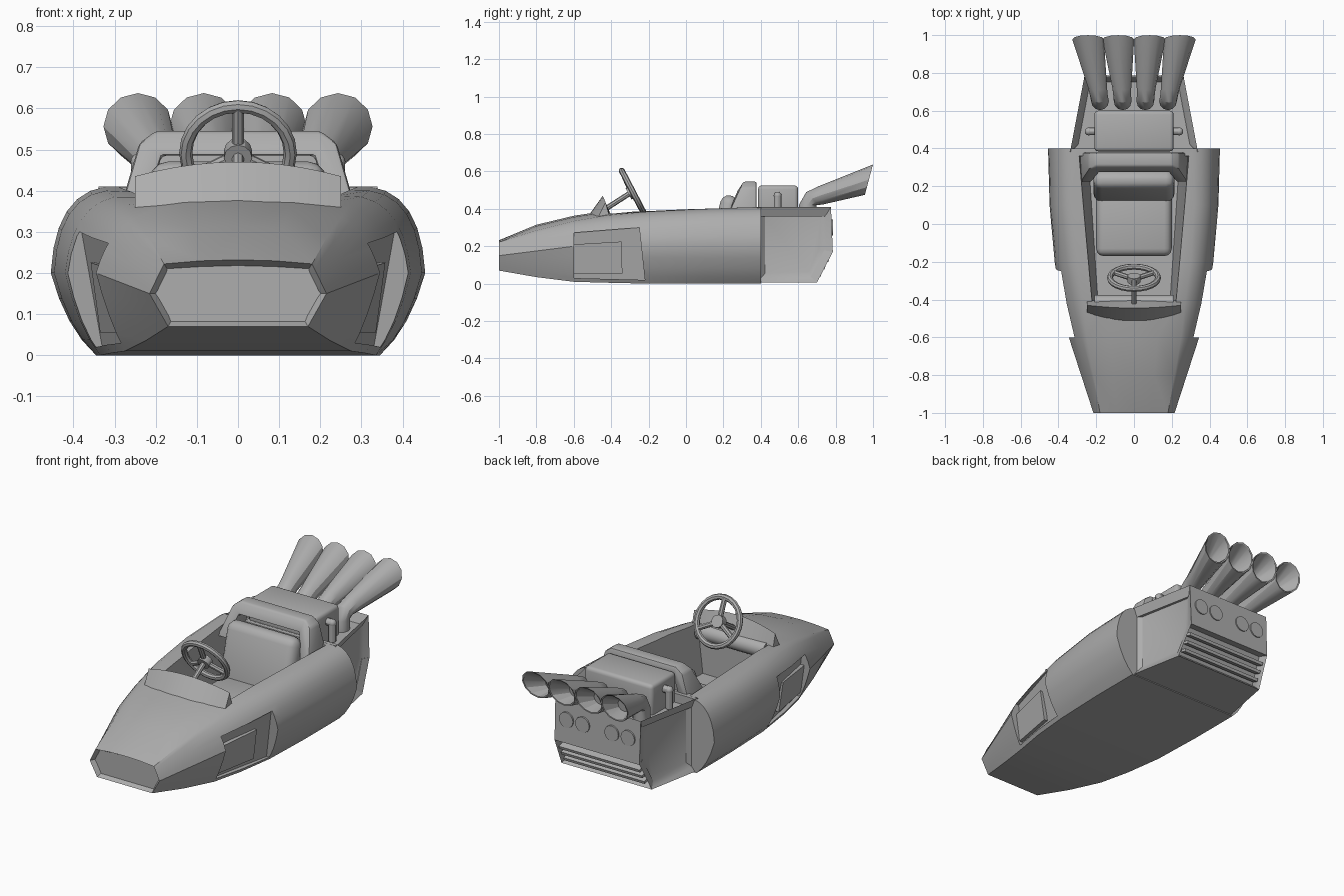
import bpy, bmesh, math
from mathutils import Vector, Matrix

if "Cube" in bpy.data.objects:
    bpy.data.objects.remove(bpy.data.objects["Cube"], do_unlink=True)

grey = bpy.data.materials.new("plain grey")
grey.use_nodes = True
grey.diffuse_color = (0.42, 0.42, 0.42, 1)
grey.node_tree.nodes["Principled BSDF"].inputs["Base Color"].default_value = grey.diffuse_color
parts = []


def add_object(name, bm):
    bmesh.ops.recalc_face_normals(bm, faces=bm.faces)
    mesh = bpy.data.meshes.new(name)
    bm.to_mesh(mesh)
    bm.free()
    obj = bpy.data.objects.new(name, mesh)
    bpy.context.collection.objects.link(obj)
    parts.append(obj)
    return obj


def bake(obj):
    """Replace the mesh of an object with its modified result."""
    deps = bpy.context.evaluated_depsgraph_get()
    obj.data = bpy.data.meshes.new_from_object(obj.evaluated_get(deps))
    obj.modifiers.clear()


def loft_bm(rings):
    bm = bmesh.new()
    loops = [[bm.verts.new(p) for p in ring] for ring in rings]
    for a, b in zip(loops, loops[1:]):
        for i in range(len(a)):
            j = (i + 1) % len(a)
            bm.faces.new((a[i], a[j], b[j], b[i]))
    bm.faces.new(loops[0][::-1])
    bm.faces.new(loops[-1])
    bmesh.ops.recalc_face_normals(bm, faces=bm.faces)
    return bm


def loft(name, rings, bevel=0, segments=3):
    obj = add_object(name, loft_bm(rings))
    if bevel:
        mod = obj.modifiers.new("bevel", "BEVEL")
        mod.width, mod.segments = bevel, segments
        bake(obj)
    return obj


def box(name, low, high, bevel=0, tilt=0):
    (x0, y0, z0), (x1, y1, z1) = low, high
    mid = (Vector(low) + Vector(high)) / 2
    turn = Matrix.Rotation(tilt, 3, "X")
    rings = [[mid + turn @ (Vector((x, y, z)) - mid)
              for x, y in ((x0, y0), (x1, y0), (x1, y1), (x0, y1))] for z in (z0, z1)]
    return loft(name, rings, bevel)


def rod(name, a, b, radius, sides=12):
    a, b = Vector(a), Vector(b)
    bm = bmesh.new()
    bmesh.ops.create_cone(bm, cap_ends=True, segments=sides, radius1=radius,
                          radius2=radius, depth=(b - a).length)
    turn = (b - a).to_track_quat("Z", "Y").to_matrix().to_4x4()
    bm.transform(Matrix.Translation((a + b) / 2) @ turn)
    return add_object(name, bm)


def cut(obj, cutter):
    cutter.hide_render = True
    mod = obj.modifiers.new("cut", "BOOLEAN")
    mod.operation, mod.object, mod.solver = "DIFFERENCE", cutter, "EXACT"
    bake(obj)
    parts.remove(cutter)
    bpy.data.objects.remove(cutter, do_unlink=True)


def inset(bm, direction, thickness, depth):
    """Recess the largest face that looks in one direction."""
    bm.normal_update()
    faces = [f for f in bm.faces if f.normal.dot(Vector(direction).normalized()) > 0.9]
    face = max(faces, key=lambda f: f.calc_area())
    bmesh.ops.inset_individual(bm, faces=[face], thickness=thickness, depth=-depth)
    return face


def inset_again(bm, face, thickness, depth):
    bmesh.ops.inset_individual(bm, faces=[face], thickness=thickness, depth=-depth)


def curve(a, b, corner, bulge, steps):
    a, b = Vector(a), Vector(b)
    control = ((a + b) / 2).lerp(Vector(corner), bulge)
    for i in range(steps):
        t = i / steps
        yield a * (1 - t) ** 2 + control * 2 * t * (1 - t) + b * t * t


def hull_ring(y, floor_x, floor_z, wide_x, wide_z, rim_x, rim_z, top_z, bulge):
    half = list(curve((floor_x, floor_z), (wide_x, wide_z), (wide_x, floor_z), bulge * 0.4, 4))
    half += curve((wide_x, wide_z), (rim_x, rim_z), (wide_x, rim_z), bulge, 6)
    half += [Vector((rim_x, rim_z)), Vector((rim_x / 2, rim_z + (top_z - rim_z) * 0.75))]
    ring = [(p.x, y, p.y) for p in half] + [(0, y, top_z)]
    return ring + [(-p.x, y, p.y) for p in reversed(half)]


# Hull with grille recess in the nose
bm = loft_bm([hull_ring(*s) for s in (
    (-1.0, 0.17, 0.07, 0.215, 0.15, 0.18, 0.222, 0.232, 0),
    (-0.8, 0.225, 0.035, 0.28, 0.175, 0.215, 0.285, 0.315, 0.25),
    (-0.6, 0.275, 0.01, 0.345, 0.2, 0.25, 0.335, 0.363, 0.45),
    (-0.42, 0.31, 0.005, 0.385, 0.2, 0.27, 0.365, 0.39, 0.6),
    (-0.2, 0.335, 0, 0.42, 0.2, 0.3, 0.385, 0.395, 0.75),
    (0.1, 0.345, 0, 0.447, 0.2, 0.32, 0.4, 0.402, 0.85),
    (0.4, 0.345, 0, 0.455, 0.2, 0.32, 0.41, 0.41, 0.85))])
grille = inset(bm, (0, -1, 0), 0.014, 0.025)
inset_again(bm, grille, 0.005, 0)
hull = add_object("hull", bm)

# Cockpit opening
def cockpit_outline(z, front, front_x, back, back_x):
    return [(-front_x, front, z), (front_x, front, z), (back_x, back, z), (-back_x, back, z)]

cut(hull, loft("cockpit_cutter", [cockpit_outline(0.1, -0.42, 0.19, 0.33, 0.24),
                                  cockpit_outline(0.4, -0.42, 0.225, 0.36, 0.29),
                                  cockpit_outline(0.6, -0.42, 0.225, 0.36, 0.29)]))

# Side intakes and the panels inside them
for side, label in ((1, "left"), (-1, "right")):
    inner = [(0.265, -0.6, 0.03), (0.33, -0.22, 0.02), (0.38, -0.25, 0.3), (0.295, -0.6, 0.272)]
    rings = [[(side * x, y, z) for x, y, z in inner], [(side * 0.7, y, z) for x, y, z in inner]]
    cut(hull, loft("intake_cutter", rings))
    panel = [(0.268, -0.6, 0.055), (0.315, -0.34, 0.055), (0.338, -0.345, 0.225), (0.29, -0.6, 0.21)]
    loft(label + "_intake_panel", [[(side * (x + d), y, z) for x, y, z in panel] for d in (-0.02, 0.02)])

# Engine bay: tapered block with recessed deck, side frames and vent
profile = [(0.38, 0.005), (0.70, 0.005), (0.785, 0.17), (0.775, 0.41), (0.38, 0.41)]
bm = loft_bm([[(s * (0.335 - (y - 0.4) * 0.19), y, z) for y, z in profile] for s in (-1, 1)])
for s in (-1, 1):
    frame = inset(bm, (s, 0.19, 0), 0.035, 0.02)
    inset_again(bm, frame, 0.035, 0.015)
inset(bm, (0, 0, 1), 0.03, 0.05)
inset(bm, (0, 0.88, -0.47), 0.02, 0.045)
add_object("engine_bay", bm)

# Vent slats and round rear lamps
for i in range(3):
    y, z = 0.707 + 0.021 * i, 0.048 + 0.04 * i
    box("vent_slat", (-0.25, y - 0.02, z - 0.008), (0.25, y + 0.015, z + 0.008), tilt=-0.3)
for x in (-0.19, -0.09, 0.09, 0.19):
    rod("rear_lamp", (x, 0.77, 0.3), (x, 0.787, 0.3), 0.043, 16)

# Engine cover with side elbows
box("engine_cover", (-0.21, 0.385, 0.34), (0.21, 0.6, 0.525), 0.02)
for s in (-1, 1):
    rod("elbow_inlet", (s * 0.2, 0.49, 0.47), (s * 0.24, 0.49, 0.47), 0.02)
    rod("elbow_drop", (s * 0.24, 0.49, 0.37), (s * 0.24, 0.49, 0.47), 0.02)
    bm = bmesh.new()
    bmesh.ops.create_uvsphere(bm, u_segments=12, v_segments=8, radius=0.021,
                              matrix=Matrix.Translation((s * 0.24, 0.49, 0.47)))
    add_object("elbow_bend", bm)

# Roll hoop behind the seat
arch = [(0.285, 0.36), (0.24, 0.515), (0.2, 0.545)]
opening = [(0.185, 0.485), (0.225, 0.36)]
outline = arch + [(-x, z) for x, z in reversed(arch)]
outline += [(-x, z) for x, z in reversed(opening)] + opening
loft("roll_hoop", [[(x, 0.22 + max(0, z - 0.4) * 0.6, z) for x, z in outline],
                   [(x, 0.378, z) for x, z in outline]], 0.01, 2)

# Seat
box("seat_cushion", (-0.2, -0.17, 0.08), (0.2, 0.2, 0.2), 0.04)
box("seat_back", (-0.215, 0.15, 0.12), (0.215, 0.25, 0.475), 0.045, -0.25)

# Cowl in front of the cockpit, with dashboard
rings = []
for i in range(-5, 6):
    x, c = i * 0.05, (i / 5) ** 2
    rings.append([(x, -0.52 + 0.04 * c, 0.365 - 0.03 * c), (x, -0.445 + 0.015 * c, 0.47 - 0.035 * c),
                  (x, -0.405, 0.375 - 0.03 * c), (x, -0.42, 0.33)])
loft("cowl", rings)
rod("dashboard", (-0.21, -0.42, 0.335), (0.21, -0.42, 0.335), 0.045, 16)

# Steering wheel
bm = bmesh.new()
major, tube, around, sides = 0.127, 0.016, 24, 8
grid = [[bm.verts.new(((major + tube * math.cos(v)) * math.cos(u),
                       (major + tube * math.cos(v)) * math.sin(u), tube * math.sin(v)))
         for v in (math.tau * j / sides for j in range(sides))]
        for u in (math.tau * i / around for i in range(around))]
for i in range(around):
    for j in range(sides):
        bm.faces.new((grid[i - 1][j - 1], grid[i][j - 1], grid[i][j], grid[i - 1][j]))
place = Matrix.Translation((0, -0.285, 0.492)) @ Matrix.Rotation(-1.09, 4, "X")
bm.transform(place)
add_object("steering_rim", bm)
rod("steering_hub", place @ Vector((0, 0, -0.025)), place @ Vector((0, 0, 0.012)), 0.034)
for angle in (-90, 30, 150):
    a = math.radians(angle)
    tip = Vector((math.cos(a), math.sin(a), 0)) * major
    rod("steering_spoke", place @ Vector((0, 0, -0.008)), place @ tip, 0.014, 8)
rod("steering_column", place @ Vector((0, 0, -0.01)), (0, -0.43, 0.4), 0.014, 8)

# Flared exhaust horns
def horn_ring(x, y, z, radius, tilt):
    across, up = Vector((1, 0, 0)), Vector((0, -math.sin(tilt), math.cos(tilt)))
    angles = (math.tau * i / 12 for i in range(12))
    return [Vector((x, y, z)) + radius * (across * math.cos(a) + up * math.sin(a)) for a in angles]

for base, end in ((-0.18, -0.243), (-0.06, -0.083), (0.06, 0.083), (0.18, 0.243)):
    def along(t):
        return base + (end - base) * t
    loft("exhaust_horn", [
        horn_ring(base, 0.65, 0.34, 0.045, math.pi / 2),
        horn_ring(base, 0.65, 0.42, 0.047, math.pi / 2),
        horn_ring(along(0.08), 0.675, 0.455, 0.047, 0.75),
        horn_ring(along(0.2), 0.72, 0.472, 0.05, 0.2),
        horn_ring(end, 0.978, 0.556, 0.084, -0.26),
        horn_ring(end, 0.976, 0.556, 0.077, -0.26),
        horn_ring(along(0.7), 0.87, 0.525, 0.035, -0.1)])

# Material and shading
bpy.ops.object.select_all(action="DESELECT")
for obj in parts:
    obj.data.materials.clear()
    obj.data.materials.append(grey)
    obj.select_set(True)
bpy.context.view_layer.objects.active = hull
bpy.ops.object.shade_smooth_by_angle(angle=math.radians(30))
